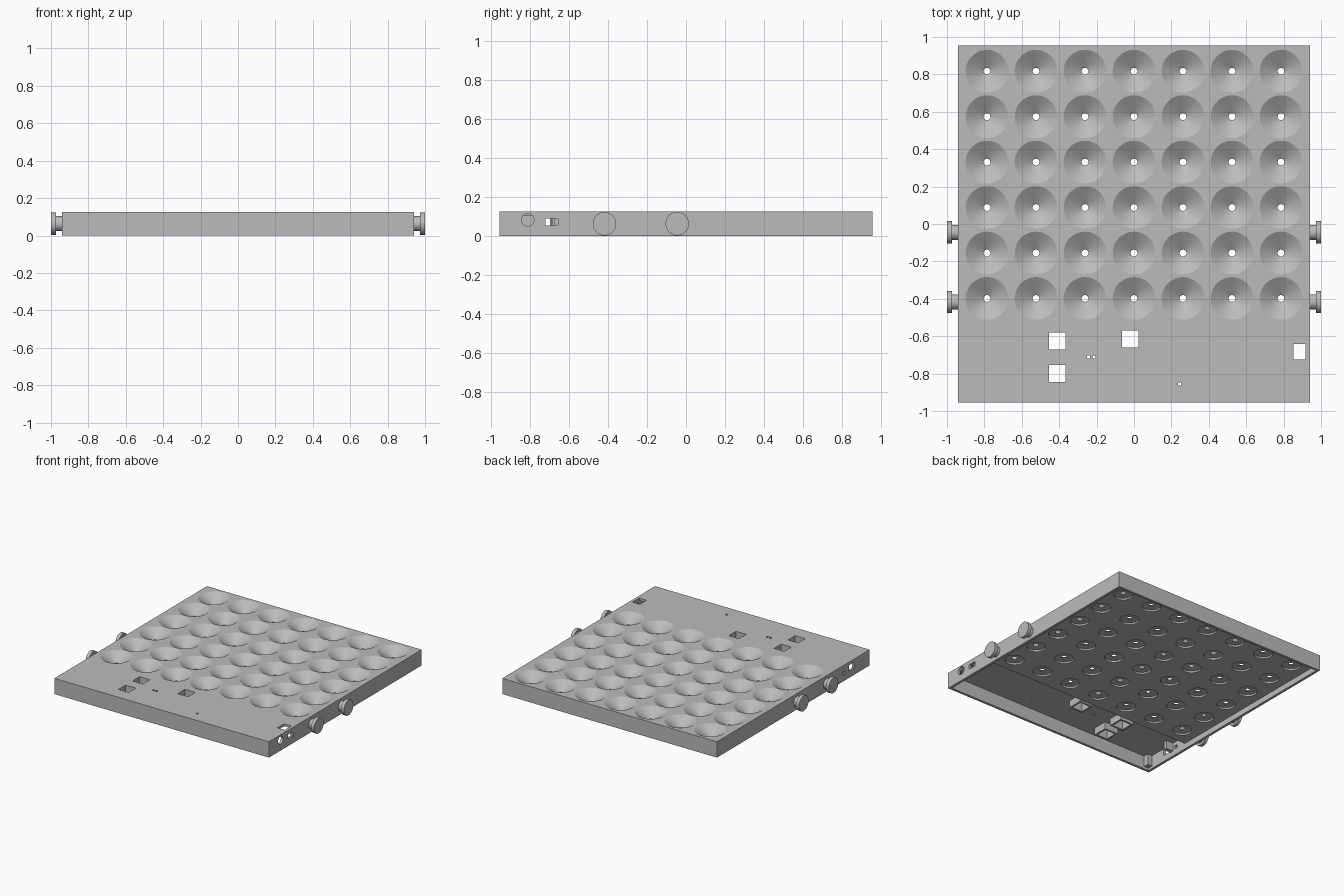
import bpy, bmesh
from math import radians, pi
from mathutils import Matrix, Vector

if "Cube" in bpy.data.objects:
    bpy.data.objects.remove(bpy.data.objects["Cube"], do_unlink=True)

grey = bpy.data.materials.new("plain_grey")
grey.use_nodes = True
grey.diffuse_color = (0.5, 0.5, 0.5, 1)
grey.node_tree.nodes["Principled BSDF"].inputs["Base Color"].default_value = (0.5, 0.5, 0.5, 1)


def add_box(bm, lo, hi):
    lo, hi = Vector(lo), Vector(hi)
    size = hi - lo
    m = Matrix.Translation((lo + hi) / 2) @ Matrix.Diagonal((*size, 1))
    bmesh.ops.create_cube(bm, size=1, matrix=m)


def add_lathe(bm, profile, place, steps=48):
    """Spin a closed (radius, height) profile that starts and ends on the axis."""
    verts = [bm.verts.new((r, 0, h)) for r, h in profile]
    edges = [bm.edges.new(pair) for pair in zip(verts, verts[1:])]
    out = bmesh.ops.spin(bm, geom=verts + edges, cent=(0, 0, 0), axis=(0, 0, 1),
                         angle=2 * pi, steps=steps, use_duplicate=False)
    new = {v for v in bm.verts if v.is_valid and not v.tag}
    bmesh.ops.remove_doubles(bm, verts=list(new), dist=1e-5)
    new = [v for v in bm.verts if not v.tag]
    bmesh.ops.transform(bm, matrix=place, verts=new)
    for v in new:
        v.tag = True


def finish(name, bm):
    bmesh.ops.recalc_face_normals(bm, faces=bm.faces)
    mesh = bpy.data.meshes.new(name)
    bm.to_mesh(mesh)
    bm.free()
    mesh.materials.append(grey)
    ob = bpy.data.objects.new(name, mesh)
    bpy.context.collection.objects.link(ob)
    return ob


def activate(ob):
    bpy.ops.object.select_all(action='DESELECT')
    ob.select_set(True)
    bpy.context.view_layer.objects.active = ob


def cut(ob, cutter):
    cutter.hide_render = True
    mod = ob.modifiers.new("cut", 'BOOLEAN')
    mod.operation = 'DIFFERENCE'
    mod.solver = 'EXACT'
    mod.object = cutter
    activate(ob)
    bpy.ops.object.modifier_apply(modifier=mod.name)


def smooth(ob):
    activate(ob)
    bpy.ops.object.shade_smooth_by_angle(angle=radians(25))


W, D, H = 0.94, 0.955, 0.125      # half width, half depth, height
WALL, ROOF, SLAB = 0.02, 0.105, 0.045
STEP = -0.53                      # where the thick cup slab begins

# Tray body
bm = bmesh.new()
add_box(bm, (-W, -D, 0), (W, D, H))
body = finish("tray_body", bm)

# Stepped hollow under the tray
bm = bmesh.new()
inner = D - WALL
outline = [(-inner, -0.1), (inner, -0.1), (inner, SLAB), (STEP, SLAB), (STEP, ROOF), (-inner, ROOF)]
face = bm.faces.new([bm.verts.new((WALL - W, y, z)) for y, z in outline])
ext = bmesh.ops.extrude_face_region(bm, geom=[face])
bmesh.ops.translate(bm, vec=(2 * (W - WALL), 0, 0),
                    verts=[v for v in ext["geom"] if isinstance(v, bmesh.types.BMVert)])
hollow = finish("hollow_cutter", bm)

# Conical cups with a pin hole and a round seat underneath
bm = bmesh.new()
cup = [(0, 0.15), (0.114, 0.15), (0.114, H), (0.018, 0.066), (0.018, 0.058),
       (0.068, 0.058), (0.068, 0.03), (0, 0.03)]
for i in range(7):
    for j in range(6):
        add_lathe(bm, cup, Matrix.Translation((0.262 * (i - 3), 0.817 - 0.243 * j, 0)))
cups = finish("cup_cutter", bm)

# Openings in the control strip and the side walls
buttons = [(-0.41, -0.625), (-0.41, -0.80), (-0.02, -0.615)]
holes = [(x, y, 0.045, 0.045) for x, y in buttons]
holes += [(0.885, -0.683, 0.032, 0.042), (0.243, -0.855, 0.008, 0.008),
          (-0.242, -0.711, 0.008, 0.009), (-0.215, -0.711, 0.008, 0.009)]
bm = bmesh.new()
for x, y, a, b in holes:
    add_box(bm, (x - a, y - b, 0.01), (x + a, y + b, 0.2))
add_box(bm, (0.918, -0.72, 0.055), (1, -0.655, 0.09))
add_box(bm, (-1, -0.765, 0.05), (-0.91, -0.695, 0.1))
add_box(bm, (-1, -0.645, 0.05), (-0.91, -0.615, 0.075))
for v in bm.verts:
    v.tag = True
add_lathe(bm, [(0, -0.05), (0.032, -0.05), (0.032, 0.05), (0, 0.05)],
          Matrix.Translation((0.95, -0.81, 0.083)) @ Matrix.Rotation(pi / 2, 4, 'Y'), 32)
openings = finish("opening_cutter", bm)

for tool in (hollow, cups, openings):
    cut(body, tool)
smooth(body)

# Square frames below the button openings
bm = bmesh.new()
for x, y in buttons:
    add_box(bm, (x - 0.06, y - 0.06, 0.05), (x + 0.06, y + 0.06, ROOF))
frames = finish("button_frames", bm)
cut(frames, openings)

# Small mounts inside the left front corner
bm = bmesh.new()
add_box(bm, (WALL - W, -0.935, 0.02), (-0.88, -0.895, ROOF))
add_box(bm, (WALL - W, -0.69, 0.04), (-0.86, -0.66, ROOF))
finish("corner_mounts", bm)

for tool in (hollow, cups, openings):
    bpy.data.objects.remove(tool, do_unlink=True)

# Side knobs: a neck and a wider round head
knob = [(0, 0), (0.04, 0), (0.04, 0.034), (0.06, 0.034), (0.06, 0.06), (0, 0.06)]
for side, label in ((1, "right"), (-1, "left")):
    for y, place in ((-0.045, "rear"), (-0.417, "front")):
        bm = bmesh.new()
        add_lathe(bm, knob, Matrix.Translation((side * W, y, 0.063))
                  @ Matrix.Rotation(side * pi / 2, 4, 'Y'))
        smooth(finish(f"{place}_{label}_knob", bm))
